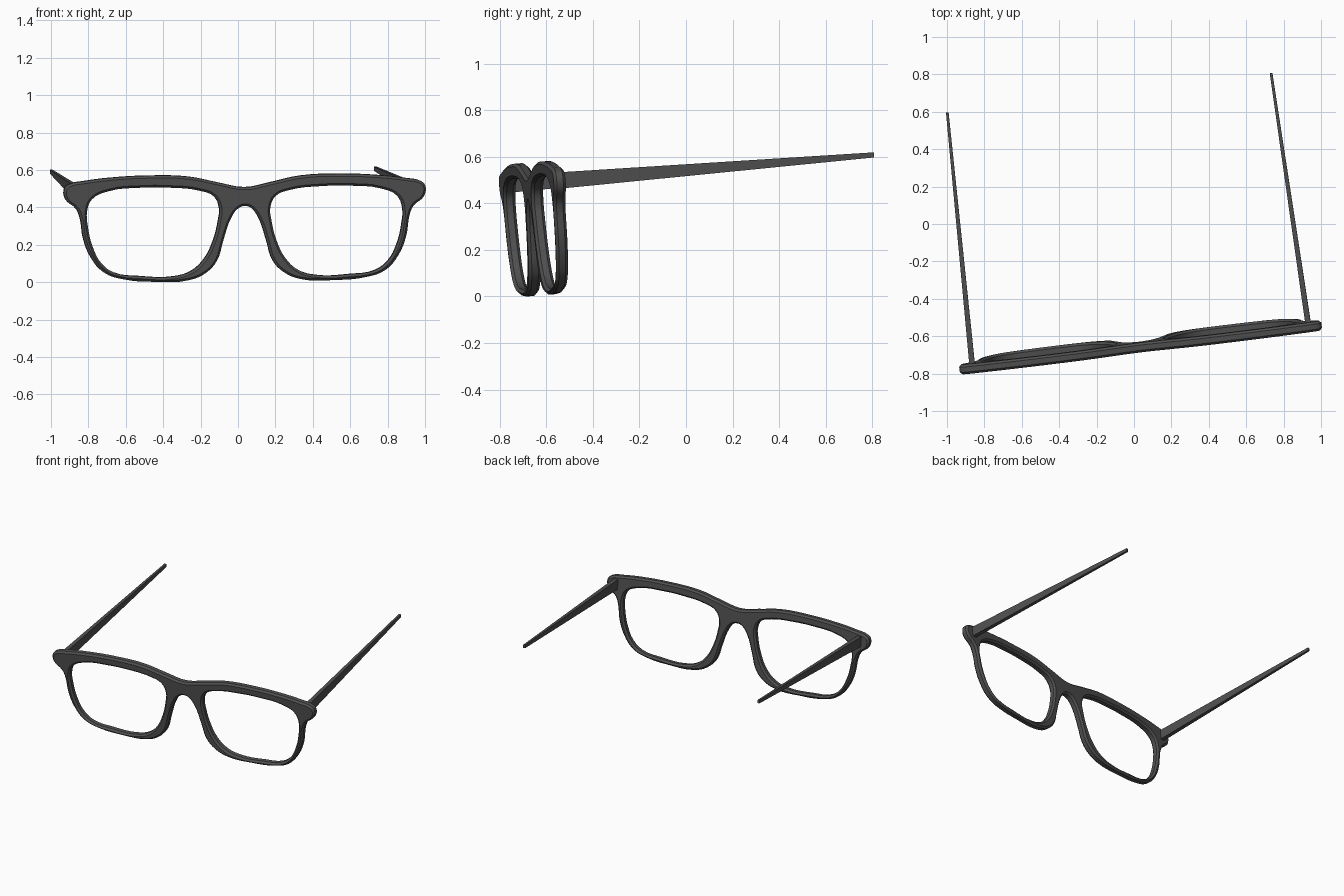
import bpy, bmesh, math
from mathutils import Matrix

if "Cube" in bpy.data.objects:
    bpy.data.objects.remove(bpy.data.objects["Cube"])

dark = bpy.data.materials.new("dark_grey_plastic")
dark.diffuse_color = (0.08, 0.08, 0.08, 1)
dark.use_nodes = True
dark.node_tree.nodes["Principled BSDF"].inputs["Base Color"].default_value = dark.diffuse_color

# The glasses rest turned and tipped: local x across, y back, z up
POSE = (Matrix.Translation((0.035, -0.62, 0.0))
        @ Matrix.Rotation(math.radians(4.65), 4, 'X')
        @ Matrix.Rotation(math.radians(7.0), 4, 'Z'))

# Right half of the front's outline, bridge top round to bridge underside
OUTER = [(0, .51), (.137, .535), (.30, .569), (.515, .577), (.73, .567),
         (.865, .551), (.948, .534), (.970, .515), (.966, .455), (.908, .402),
         (.887, .351), (.870, .244), (.827, .138), (.757, .059), (.65, .022),
         (.488, .008), (.30, .015), (.208, .054), (.150, .118), (.116, .226),
         (.075, .344), (.035, .398), (0, .41)]
# Right lens opening
HOLE = [(.137, .397), (.165, .461), (.245, .494), (.407, .512), (.569, .513),
        (.73, .497), (.822, .455), (.849, .394), (.844, .298), (.817, .192),
        (.774, .112), (.703, .059), (.569, .039), (.38, .036), (.288, .064),
        (.218, .129), (.17, .226), (.143, .333)]


def mirrored(points):
    return [(-x, z) for x, z in reversed(points)]


def add_loop(curve, points):
    s = curve.splines.new('BEZIER')
    s.bezier_points.add(len(points) - 1)
    for bp, (x, z) in zip(s.bezier_points, points):
        bp.co = (x, z, 0)
        bp.handle_left_type = bp.handle_right_type = 'AUTO'
    s.use_cyclic_u = True
    s.resolution_u = 4


def finish(ob):
    ob.data.materials.clear()
    ob.data.materials.append(dark)
    bpy.ops.object.select_all(action='DESELECT')
    ob.select_set(True)
    bpy.context.view_layer.objects.active = ob
    bpy.ops.object.shade_smooth_by_angle(angle=math.radians(30))


# Front frame: filled outline with two openings and chamfered edges
curve = bpy.data.curves.new("front_frame", 'CURVE')
curve.dimensions = '2D'
curve.fill_mode = 'BOTH'
add_loop(curve, OUTER + mirrored(OUTER[1:-1]))
add_loop(curve, HOLE)
add_loop(curve, mirrored(HOLE))
curve.bevel_depth = 0.012
curve.bevel_resolution = 0
curve.offset = -0.012
curve.extrude = 0.014
frame = bpy.data.objects.new("front_frame", curve)
bpy.context.collection.objects.link(frame)
bpy.context.view_layer.objects.active = frame
frame.select_set(True)
bpy.ops.object.convert(target='MESH')
frame = bpy.context.view_layer.objects.active
frame.data.transform(POSE @ Matrix.Rotation(math.pi / 2, 4, 'X'))
finish(frame)

# Temples: straight arms tapering towards the back
for name, side in (("left_temple", -1), ("right_temple", 1)):
    bm = bmesh.new()
    bmesh.ops.create_cube(bm, size=1)
    for v in bm.verts:
        back = v.co.y > 0
        width, height = (0.014, 0.022) if back else (0.03, 0.07)
        v.co.x = side * (0.872 if back else 0.905) + v.co.x * width
        v.co.z = 0.49 + v.co.z * height
        v.co.y = 1.375 if back else 0.015
    bm.transform(POSE)
    mesh = bpy.data.meshes.new(name)
    bm.to_mesh(mesh)
    bm.free()
    arm = bpy.data.objects.new(name, mesh)
    bpy.context.collection.objects.link(arm)
    finish(arm)
